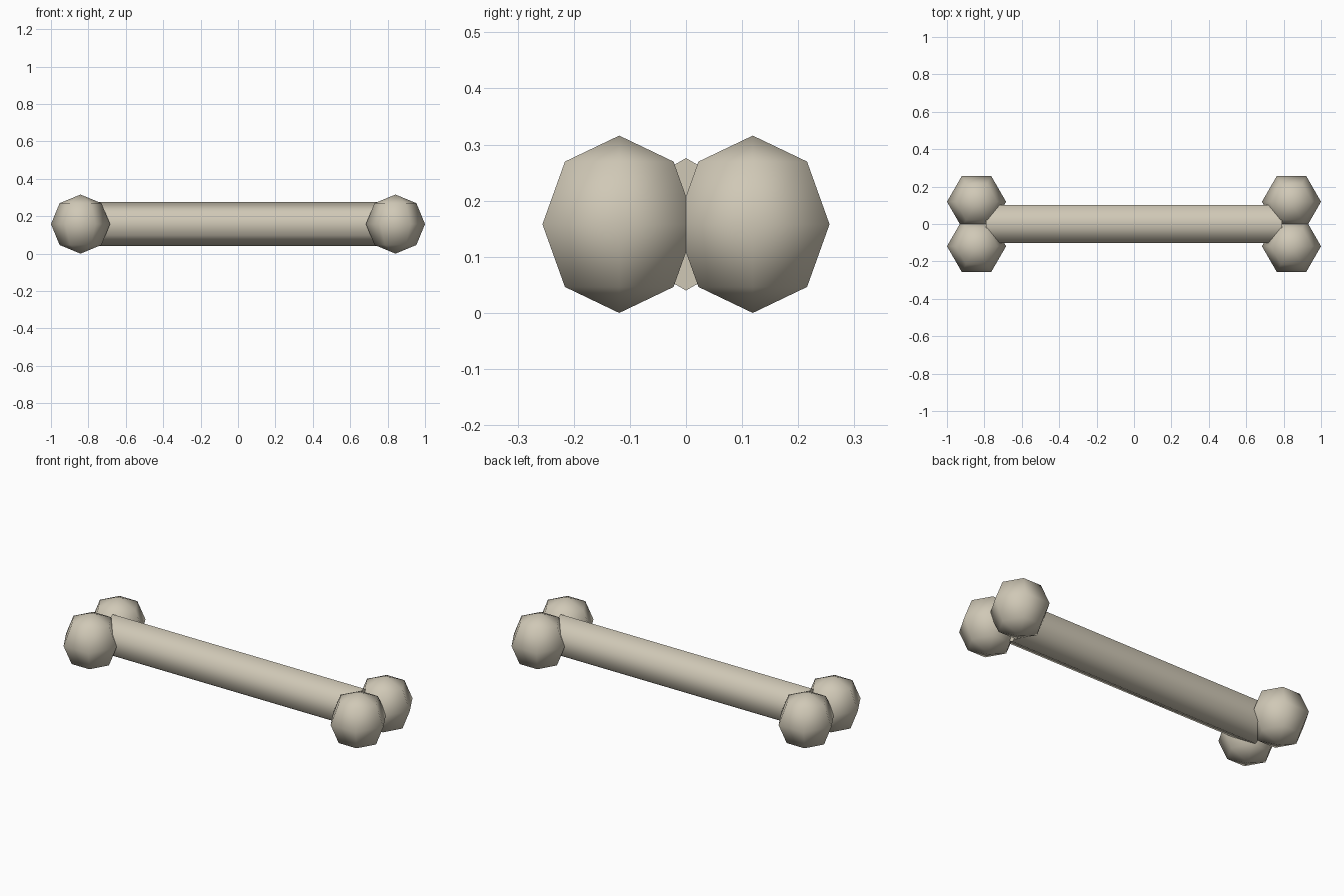
import bpy, bmesh
from math import sin, cos, pi
from mathutils import Matrix

default = bpy.data.objects.get("Cube")
if default:
    bpy.data.objects.remove(default, do_unlink=True)

SIDES = 6
KNOB_R = 0.158
SHAFT_R = 0.118
SHAFT_END = 0.79

ivory = bpy.data.materials.new("bone_ivory")
ivory.use_nodes = True
colour = (0.63, 0.58, 0.47, 1)
ivory.diffuse_color = colour
for node in ivory.node_tree.nodes:
    if node.type == 'BSDF_PRINCIPLED':
        node.inputs["Base Color"].default_value = colour


def revolve(name, profile, matrix):
    """Turn (radius, height) points about z; open ends get flat caps."""
    bm = bmesh.new()
    rings = []
    for r, h in profile:
        count = SIDES if r > 1e-5 else 1
        rings.append([bm.verts.new((r * cos(2 * pi * i / SIDES),
                                    r * sin(2 * pi * i / SIDES), h))
                      for i in range(count)])
    for low, high in zip(rings, rings[1:]):
        for i in range(SIDES):
            j = i + 1
            corners = [low[i % len(low)], low[j % len(low)],
                       high[j % len(high)], high[i % len(high)]]
            face = bm.faces.new(list(dict.fromkeys(corners)))
            face.smooth = True
    for ring in (rings[0], rings[-1]):
        if len(ring) > 1:
            bm.faces.new(ring)
    bmesh.ops.recalc_face_normals(bm, faces=bm.faces[:])
    mesh = bpy.data.meshes.new(name)
    bm.to_mesh(mesh)
    bm.free()
    mesh.materials.append(ivory)
    obj = bpy.data.objects.new(name, mesh)
    obj.matrix_world = matrix
    bpy.context.collection.objects.link(obj)
    return obj


# Shaft: six-sided bar along x with a ridge on top
revolve("shaft", [(SHAFT_R, -SHAFT_END), (SHAFT_R, SHAFT_END)],
        Matrix.Translation((0, 0, KNOB_R)) @ Matrix.Rotation(pi / 2, 4, 'Y'))

# Knobs: a pair of low-poly balls at each end
ball = [(KNOB_R * sin(pi * k / 4), -KNOB_R * cos(pi * k / 4)) for k in range(5)]
for side, sx in (("left", 1), ("right", -1)):
    for depth, sy in (("front", -1), ("back", 1)):
        revolve(f"{side}_{depth}_knob", ball,
                Matrix.Translation((sx * (1 - KNOB_R), sy * 0.119, KNOB_R)))
